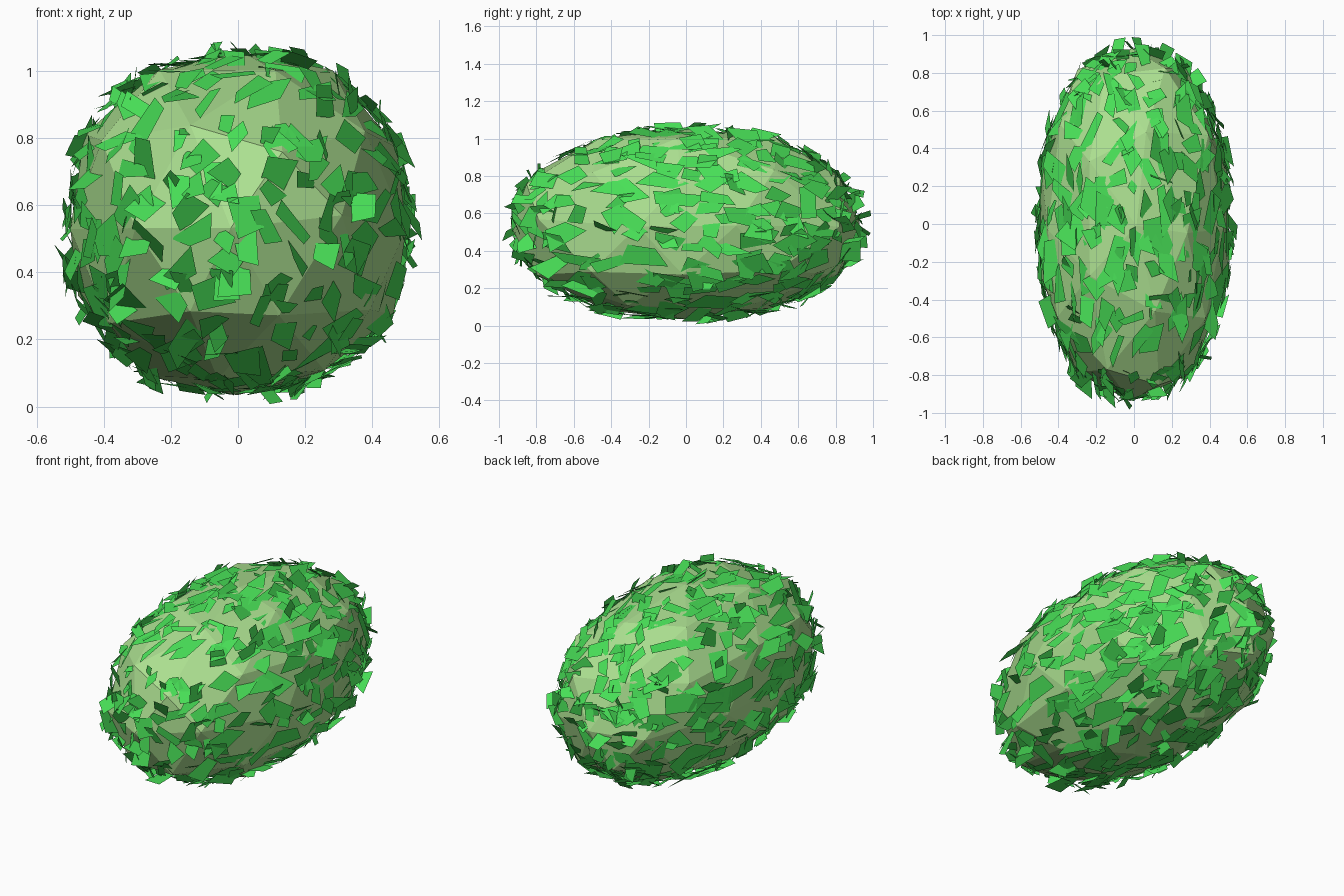
import bpy, bmesh, math, random
from mathutils import Vector, Matrix

if "Cube" in bpy.data.objects:
    bpy.data.objects.remove(bpy.data.objects["Cube"])

random.seed(11)
CENTRE = Vector((0, 0, 0.545))
STRETCH = Vector((0.518, 0.935, 0.512))   # half-sizes of the leafy core
FULLNESS = 2.25                           # above 2 gives slightly blunter ends


def material(name, rgb):
    m = bpy.data.materials.new(name)
    m.diffuse_color = (*rgb, 1)
    m.use_nodes = True
    m.node_tree.nodes["Principled BSDF"].inputs["Base Color"].default_value = m.diffuse_color
    return m


def finish(bm, name, mat):
    me = bpy.data.meshes.new(name)
    bm.to_mesh(me)
    bm.free()
    me.materials.append(mat)
    ob = bpy.data.objects.new(name, me)
    bpy.context.collection.objects.link(ob)
    return ob


def place(p):
    """Map a point near the unit sphere onto the bush shape."""
    swell = p.length / sum(abs(c) ** FULLNESS for c in p) ** (1 / FULLNESS)
    return Vector([c * s * swell for c, s in zip(p, STRETCH)]) + CENTRE


# Faceted core: stretched icosphere with slightly uneven corners
bm = bmesh.new()
bmesh.ops.create_icosphere(bm, subdivisions=2, radius=1)
for v in bm.verts:
    v.co = place((v.co + Vector([random.uniform(-0.05, 0.05) for _ in range(3)])).normalized()
                 * random.uniform(0.985, 1.015))
finish(bm, "bush_core", material("pale green", (0.41, 0.74, 0.28)))

# Leaves: irregular flat quads, partly sunk into the core, thicker towards the back
bm = bmesh.new()
COUNT = 720
for i in range(COUNT):
    z = 1 - 2 * (i + 0.5) / COUNT
    a = i * math.pi * (3 - math.sqrt(5))
    r = math.sqrt(1 - z * z)
    n = Vector((r * math.cos(a), r * math.sin(a), z))
    n = (n + Vector([random.gauss(0, 0.06) for _ in range(3)])).normalized()
    if random.random() > 0.74 + 0.14 * n.y:
        continue
    rot = (n.to_track_quat('Z', 'Y').to_matrix()
           @ Matrix.Rotation(random.uniform(0, math.tau), 3, 'Z')
           @ Matrix.Rotation(random.gauss(0, 0.42), 3, 'X'))
    w, h = random.uniform(0.055, 0.11), random.uniform(0.08, 0.16)
    quad = []
    for sx, sy in ((-1, -1), (1, -1), (1, 1), (-1, 1)):
        corner = Vector((sx * w * random.uniform(0.2, 1.3),
                         sy * h * random.uniform(0.4, 1.2), 0))
        p = n * random.uniform(0.965, 0.99) + rot @ corner
        p *= min(1, 1.06 / p.length)          # keep tips near the surface
        quad.append(bm.verts.new(place(p)))
    bm.faces.new(quad)
finish(bm, "leaves", material("leaf green", (0.065, 0.74, 0.095)))
